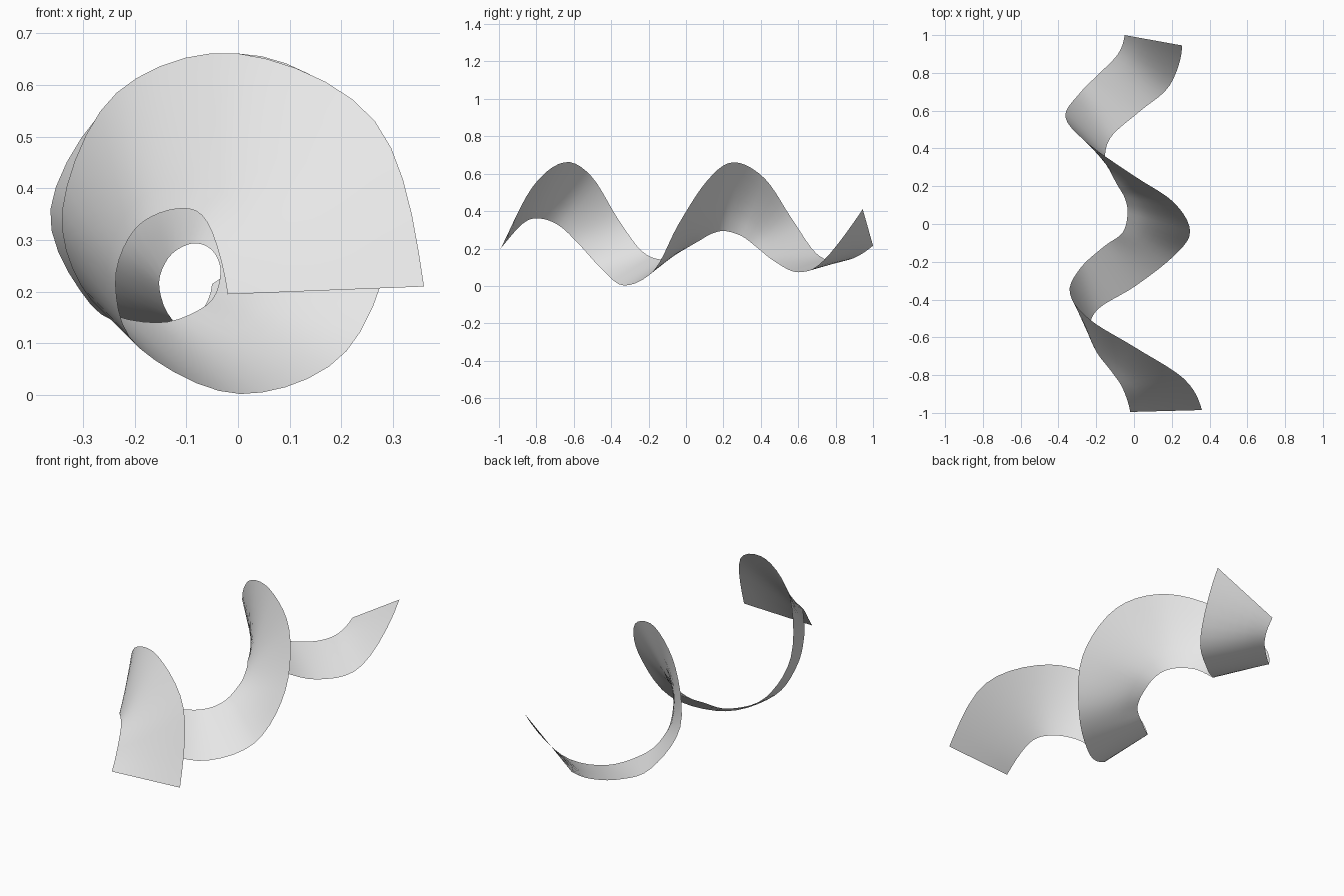
import bpy
import bmesh
from mathutils import Vector

if "Cube" in bpy.data.objects:
    bpy.data.objects.remove(bpy.data.objects["Cube"])

# The two edges of the ribbon, one point per eighth of a turn.
# They trade places between the inner and outer coil as the ribbon twists.
# The first and last point of each list only steer the end tangents.
EDGE_A = [(.365, -1.14, -.13), (.36, -.985, .21), (.265, -.82, .53), (0, -.65, .661),
          (-.235, -.505, .585), (-.34, -.365, .36), (-.285, -.235, .185),
          (-.16, -.12, .14), (-.06, -.045, .175), (-.034, .06, .235),
          (-.05, .14, .28), (-.09, .21, .293), (-.135, .30, .265),
          (-.152, .38, .205), (-.11, .475, .13), (.035, .60, .073),
          (.19, .735, .135), (.255, .945, .41), (.19, 1.10, .68)]
EDGE_B = [(-.02, -1.12, .035), (-.02, -.995, .195), (-.06, -.87, .335), (-.12, -.78, .36),
          (-.20, -.675, .32), (-.237, -.565, .215), (-.19, -.45, .09),
          (.005, -.33, .002), (.21, -.17, .085), (.297, -.04, .33),
          (.21, .115, .565), (0, .255, .661), (-.235, .42, .575),
          (-.363, .565, .36), (-.285, .695, .175), (-.18, .80, .133),
          (-.085, .90, .15), (-.05, 1.0, .215), (-.065, 1.10, .31)]
STEPS, ACROSS = 5, 6


def smooth_path(points):
    """Catmull-Rom curve through all but the first and last point."""
    p = [Vector(q) for q in points]
    out = []
    for i in range(1, len(p) - 2):
        a, b, c, d = p[i - 1:i + 3]
        for k in range(STEPS):
            t = k / STEPS
            out.append(0.5 * (2 * b + (c - a) * t
                              + (2 * a - 5 * b + 4 * c - d) * t * t
                              + (3 * b - a - 3 * c + d) * t ** 3))
    out.append(p[-2])
    return out


# Ribbon surface: straight rulings between the two edges
bm = bmesh.new()
rows = []
for a, b in zip(smooth_path(EDGE_A), smooth_path(EDGE_B)):
    rows.append([bm.verts.new(b.lerp(a, j / ACROSS)) for j in range(ACROSS + 1)])
for r0, r1 in zip(rows, rows[1:]):
    for j in range(ACROSS):
        face = bm.faces.new((r0[j], r0[j + 1], r1[j + 1], r1[j]))
        face.smooth = True

mesh = bpy.data.meshes.new("twisted_ribbon")
bm.to_mesh(mesh)
bm.free()
ribbon = bpy.data.objects.new("twisted_ribbon", mesh)
bpy.context.collection.objects.link(ribbon)

# Plain light grey
grey = bpy.data.materials.new("light grey")
grey.diffuse_color = (0.8, 0.8, 0.8, 1)
grey.use_nodes = True
grey.node_tree.nodes["Principled BSDF"].inputs["Base Color"].default_value = grey.diffuse_color
mesh.materials.append(grey)
